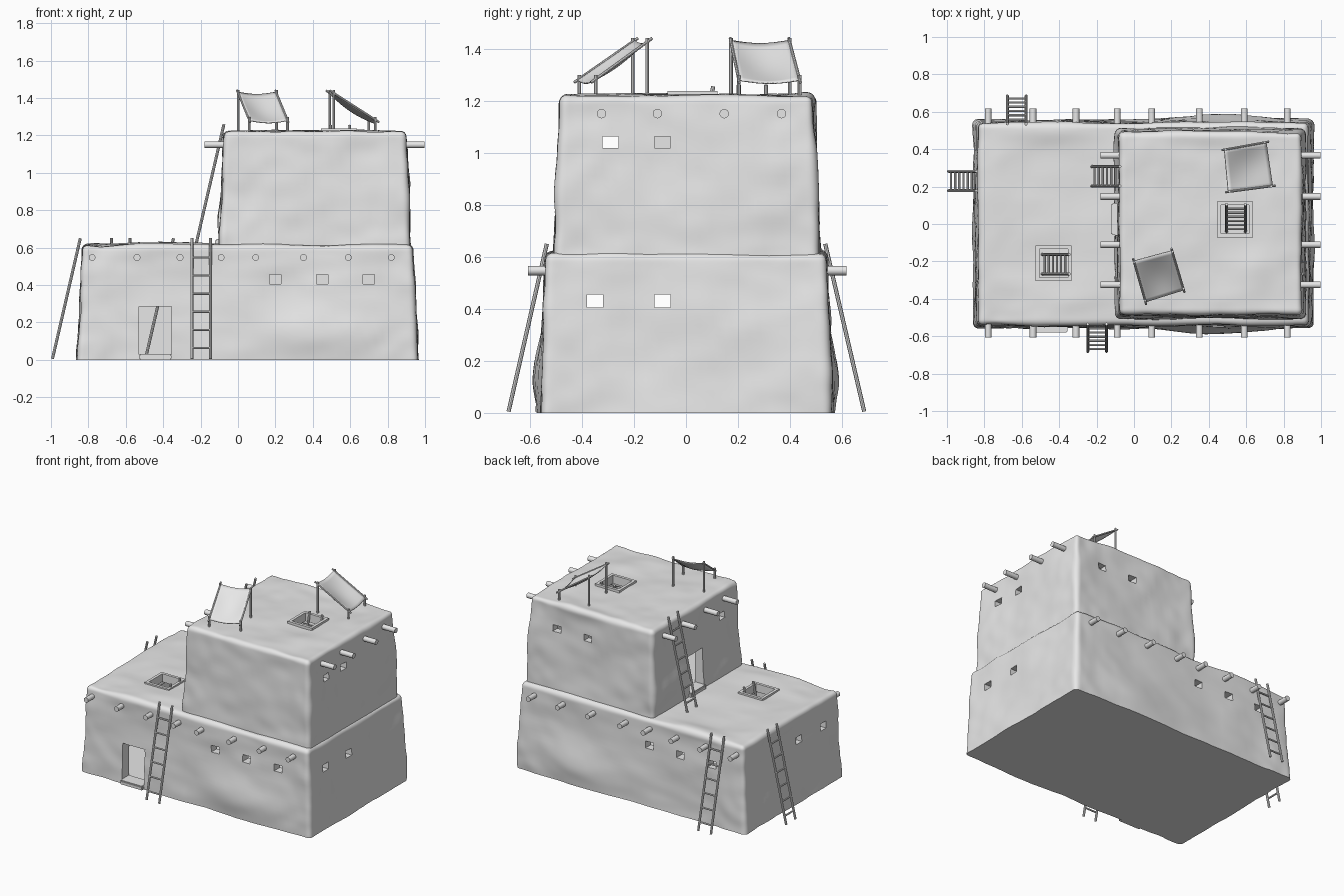
import bpy
import bmesh
import math
from mathutils import Vector, Matrix, noise

if "Cube" in bpy.data.objects:
    bpy.data.objects.remove(bpy.data.objects["Cube"])

clay = bpy.data.materials.new("plain_clay")
clay.use_nodes = True
clay.diffuse_color = (0.8, 0.8, 0.8, 1)
clay.node_tree.nodes["Principled BSDF"].inputs["Base Color"].default_value = (0.8, 0.8, 0.8, 1)


def finish(name, bm, smooth=True):
    mesh = bpy.data.meshes.new(name)
    bm.to_mesh(mesh)
    bm.free()
    mesh.materials.append(clay)
    obj = bpy.data.objects.new(name, mesh)
    bpy.context.collection.objects.link(obj)
    if smooth:
        activate(obj)
        bpy.ops.object.shade_smooth_by_angle(angle=math.radians(40))
    return obj


def activate(obj):
    bpy.ops.object.select_all(action="DESELECT")
    obj.select_set(True)
    bpy.context.view_layer.objects.active = obj


def add_box(bm, lo, hi):
    lo, hi = Vector(lo), Vector(hi)
    size = Matrix.Diagonal((hi - lo).to_4d())
    size[3][3] = 1
    bmesh.ops.create_cube(bm, size=1, matrix=Matrix.Translation((lo + hi) / 2) @ size)


def add_rod(bm, a, b, radius, sides=8):
    a, b = Vector(a), Vector(b)
    turn = (b - a).to_track_quat("Z", "Y").to_matrix().to_4x4()
    bmesh.ops.create_cone(bm, cap_ends=True, segments=sides, radius1=radius, radius2=radius,
                          depth=(b - a).length, matrix=Matrix.Translation((a + b) / 2) @ turn)


def centred_box(bm, centre, size):
    c, h = Vector(centre), Vector(size) / 2
    add_box(bm, c - h, c + h)


def carve(obj, cutter_bm):
    cutter = finish("cutter", cutter_bm, smooth=False)
    cutter.hide_render = True
    mod = obj.modifiers.new("carve", "BOOLEAN")
    mod.operation = "DIFFERENCE"
    mod.solver = "EXACT"
    mod.object = cutter
    activate(obj)
    bpy.ops.object.modifier_apply(modifier=mod.name)
    bpy.data.objects.remove(cutter)


def mud_block(name, lo, hi, taper, bulges, room, openings):
    """Tapered, rounded, lumpy block with a room and openings carved out."""
    lo, hi = Vector(lo), Vector(hi)
    mid, half = (lo + hi) / 2, (hi - lo) / 2
    r = 0.03
    bm = bmesh.new()
    bmesh.ops.create_cube(bm, size=2)
    bmesh.ops.subdivide_edges(bm, edges=bm.edges[:], cuts=39, use_grid_fill=True)
    for v in bm.verts:
        # crowd the grid towards the edges, then round them
        p = Vector([math.tanh(1.8 * c) / math.tanh(1.8) * h for c, h in zip(v.co, half)])
        q = Vector([max(-h + r, min(h - r, c)) for c, h in zip(p, half)])
        if p.z < 0:
            q.z = p.z
        d = p - q
        if d.length > r:
            d *= r / d.length
        p = q + d
        s = 1 - taper * (p.z + half.z) / (2 * half.z)
        p.x *= s
        p.y *= s
        p += mid
        # gentle lumps and a few larger bulges
        out = d / r
        lump = 0.012 * noise.noise(p * 4) + 0.005 * noise.noise(p * 11)
        for centre, spread, amount in bulges:
            off = p - Vector(centre)
            lump += amount * math.exp(-sum((o / w) ** 2 for o, w in zip(off, spread)))
        v.co = p + out * lump
    bmesh.ops.recalc_face_normals(bm, faces=bm.faces)
    obj = finish(name, bm, smooth=False)
    inner = bmesh.new()
    add_box(inner, *room)
    carve(obj, inner)
    holes = bmesh.new()
    for centre, size in openings:
        centred_box(holes, centre, size)
    carve(obj, holes)
    activate(obj)
    bpy.ops.object.shade_smooth_by_angle(angle=math.radians(40))
    return obj


# Lower storey: windows on all walls, front door, roof hatch
LOW_WIN, HIGH_WIN = 0.43, 1.04
low_open = [((x, -0.55, LOW_WIN), (0.062, 0.24, 0.05)) for x in (0.2, 0.45, 0.7)]
low_open += [((x, 0.55, LOW_WIN), (0.062, 0.24, 0.05)) for x in (-0.09, -0.34, -0.59)]
low_open += [((x, y, LOW_WIN), (0.24, 0.062, 0.05)) for x in (-0.85, 0.95) for y in (-0.35, -0.09)]
low_open += [((-0.442, -0.55, 0.157), (0.175, 0.24, 0.255)),
             ((-0.43, -0.21, 0.62), (0.155, 0.155, 0.2))]
mud_block("lower_storey", (-0.86, -0.557, 0), (0.96, 0.557, 0.615), 0.03,
          [((0.45, -0.55, 0.14), (0.3, 0.1, 0.13), 0.035),
           ((0.5, 0.55, 0.15), (0.35, 0.1, 0.14), 0.035),
           ((-0.45, 0.5, 0.62), (0.2, 0.08, 0.05), 0.02)],
          ((-0.79, -0.48, 0.025), (0.88, 0.48, 0.57)), low_open)

# Upper storey: side and back windows, terrace door, roof hatch
high_open = [((0.91, y, HIGH_WIN), (0.24, 0.062, 0.045)) for y in (-0.29, -0.09)]
high_open += [((-0.09, -0.29, HIGH_WIN), (0.24, 0.062, 0.045))]
high_open += [((x, 0.5, HIGH_WIN), (0.062, 0.24, 0.045)) for x in (0.43, 0.68)]
high_open += [((-0.09, 0.025, 0.77), (0.24, 0.17, 0.26)),
              ((0.54, 0.025, 1.23), (0.155, 0.155, 0.2))]
mud_block("upper_storey", (-0.1, -0.507, 0.6), (0.92, 0.513, 1.222), 0.045,
          [((-0.1, 0.3, 0.76), (0.1, 0.25, 0.1), 0.02),
           ((0.92, 0.3, 0.9), (0.1, 0.2, 0.2), 0.015),
           ((0.4, 0.49, 1.23), (0.2, 0.08, 0.05), 0.012)],
          ((-0.03, -0.43, 0.64), (0.85, 0.44, 1.175)), high_open)

# Door steps
for name, lo, hi in (("front_door_step", (-0.53, -0.58, 0), (-0.355, -0.48, 0.03)),
                     ("terrace_door_step", (-0.122, -0.06, 0.6), (-0.03, 0.11, 0.645))):
    bm = bmesh.new()
    add_box(bm, lo, hi)
    bmesh.ops.bevel(bm, geom=bm.edges[:], offset=0.006, segments=2, affect="EDGES")
    finish(name, bm)

# Raised rims around the roof hatches
for name, x, y, z in (("lower_hatch_rim", -0.43, -0.21, 0.617), ("upper_hatch_rim", 0.54, 0.025, 1.224)):
    bm = bmesh.new()
    for s in (-1, 1):
        centred_box(bm, (x + s * 0.086, y, z), (0.02, 0.192, 0.025))
        centred_box(bm, (x, y + s * 0.086, z), (0.152, 0.02, 0.025))
    finish(name, bm)

# Roof beams running through the walls
bm = bmesh.new()
for x in (-0.78, -0.54, -0.31, -0.09, 0.095, 0.35, 0.59, 0.82):
    add_rod(bm, (x, -0.607, 0.547), (x, 0.617, 0.547), 0.018, 14)
finish("lower_roof_beams", bm)
bm = bmesh.new()
for y in (-0.325, -0.11, 0.147, 0.367):
    add_rod(bm, (-0.18, y, 1.15), (0.997, y, 1.15), 0.018, 14)
finish("upper_roof_beams", bm)


# Ladders
def ladder(name, foot, top, side):
    foot, top, side = Vector(foot), Vector(top), Vector(side)
    bm = bmesh.new()
    for s in (-1, 1):
        add_rod(bm, foot + side * s, top + side * s, 0.008)
    for k in range(6):
        c = foot.lerp(top, 0.09 + 0.15 * k)
        add_rod(bm, c - side * 1.1, c + side * 1.1, 0.006)
    finish(name, bm)


ACROSS_X, ACROSS_Y = (0.05, 0, 0), (0, 0.052, 0)
ladder("front_ladder", (-0.197, -0.682, 0.005), (-0.197, -0.535, 0.65), ACROSS_X)
ladder("back_ladder", (-0.627, 0.685, 0.005), (-0.627, 0.535, 0.65), ACROSS_X)
ladder("right_ladder", (-0.992, 0.23, 0.005), (-0.843, 0.23, 0.65), ACROSS_Y)
ladder("terrace_ladder", (-0.225, 0.255, 0.615), (-0.075, 0.255, 1.26), ACROSS_Y)
ladder("lower_hatch_ladder", (-0.49, -0.215, 0.025), (-0.345, -0.215, 0.65), ACROSS_Y)
ladder("upper_hatch_ladder", (0.545, -0.04, 0.64), (0.545, 0.105, 1.255), ACROSS_X)


# Awnings: four posts, two sloping rails and a sagging cloth
def awning(name, high_a, low_a, high_b, low_b):
    rails = [[Vector((*p, z)) for p, z in ((hi, 1.44), (lo, 1.27))]
             for hi, lo in ((high_a, low_a), (high_b, low_b))]
    frame = bmesh.new()
    for hi, lo in rails:
        add_rod(frame, hi, lo, 0.006)
        for t in (0.08, 0.92):
            p = hi.lerp(lo, t)
            add_rod(frame, (p.x, p.y, 1.2), (p.x, p.y, p.z + 0.015), 0.007)
    finish(name + "_frame", frame)
    cloth = bmesh.new()
    n = 12
    bmesh.ops.create_grid(cloth, x_segments=n, y_segments=n, size=0.5)
    for v in cloth.verts:
        u, w = v.co.x + 0.5, v.co.y + 0.5
        t = 0.05 + 0.9 * w
        p = rails[0][0].lerp(rails[0][1], t).lerp(rails[1][0].lerp(rails[1][1], t), u)
        p.z -= 0.03 * math.sin(math.pi * u) * (0.4 + 0.6 * math.sin(math.pi * w))
        v.co = p
    obj = finish(name + "_cloth", cloth)
    thick = obj.modifiers.new("thickness", "SOLIDIFY")
    thick.thickness = 0.005
    thick.offset = 0


awning("front_awning", (-0.005, -0.185), (0.065, -0.43), (0.2, -0.13), (0.27, -0.365))
awning("back_awning", (0.47, 0.395), (0.72, 0.44), (0.49, 0.17), (0.755, 0.205))
